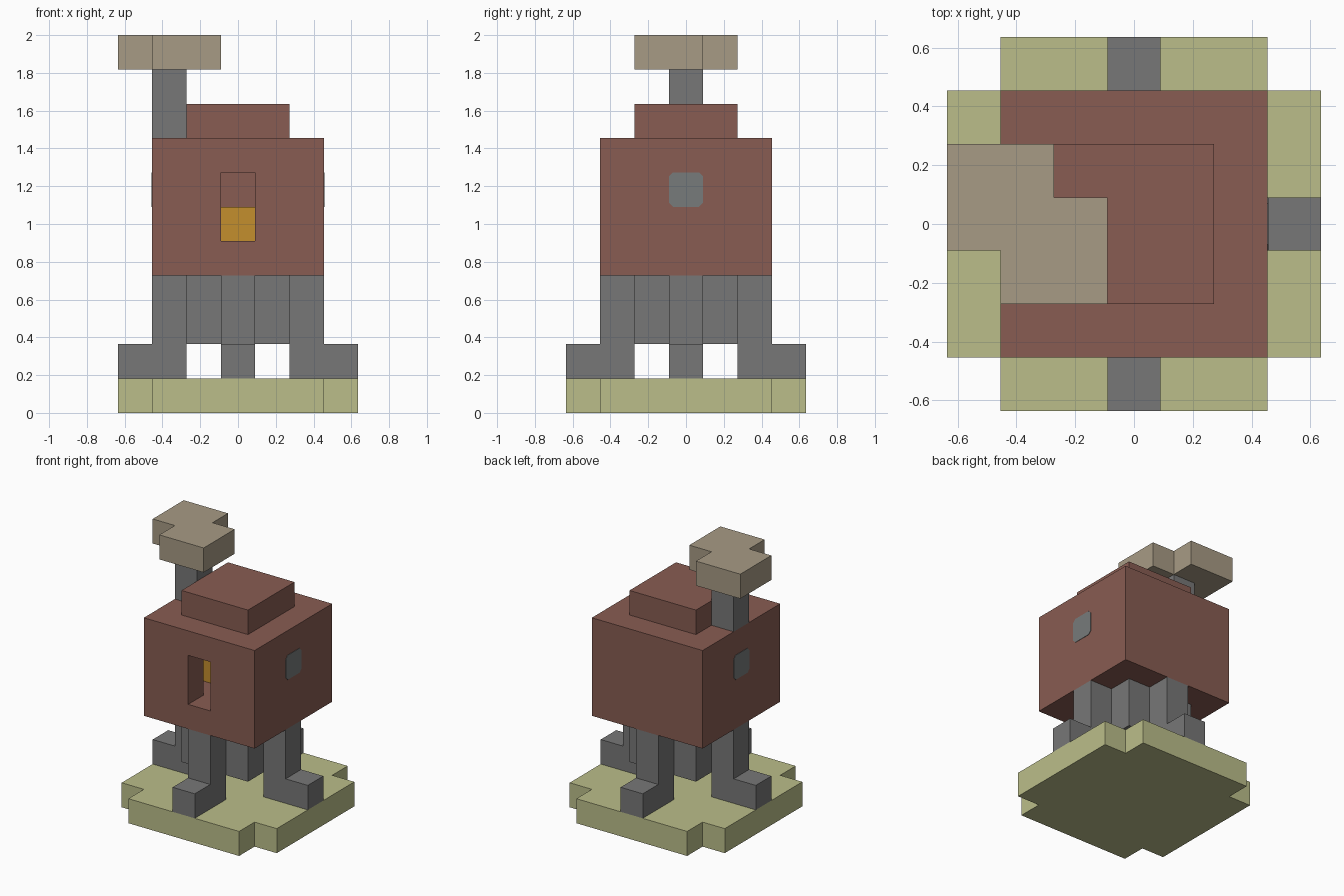
import bpy
import bmesh
from math import pi
from mathutils import Matrix, Vector

U = 2 / 11  # one block

cube = bpy.data.objects.get("Cube")
if cube:
    bpy.data.objects.remove(cube, do_unlink=True)


def material(name, rgb):
    """Flat material from 8-bit sRGB values."""
    lin = [(c / 255 / 12.92) if c < 11 else ((c / 255 + 0.055) / 1.055) ** 2.4 for c in rgb]
    mat = bpy.data.materials.new(name)
    mat.use_nodes = True
    mat.diffuse_color = (*lin, 1)
    mat.node_tree.nodes["Principled BSDF"].inputs["Base Color"].default_value = (*lin, 1)
    return mat


BRICK = material("red_brown", (136, 92, 82))
STONE = material("grey", (119, 119, 119))
GRASS = material("pale_green", (187, 190, 138))
SMOKE = material("beige", (167, 155, 133))
GOLD = material("gold", (195, 142, 45))
GLASS = material("glass_grey", (119, 123, 123))


def finish(name, bm, mat):
    bmesh.ops.recalc_face_normals(bm, faces=bm.faces)
    mesh = bpy.data.meshes.new(name)
    bm.to_mesh(mesh)
    bm.free()
    mesh.materials.append(mat)
    obj = bpy.data.objects.new(name, mesh)
    bpy.context.collection.objects.link(obj)
    return obj


def box(name, lo, hi, mat):
    """Box between two corners given in blocks."""
    lo, hi = Vector(lo) * U, Vector(hi) * U
    bm = bmesh.new()
    bmesh.ops.create_cube(bm, size=1, matrix=Matrix.Translation((lo + hi) / 2)
                          @ Matrix.Diagonal((*(hi - lo), 1)))
    return finish(name, bm, mat)


def prism(name, outline, low, high, mat, matrix=Matrix()):
    """Outline in blocks, extruded along z and then placed by matrix."""
    bm = bmesh.new()
    face = bm.faces.new([bm.verts.new((x * U, y * U, low * U)) for x, y in outline])
    out = bmesh.ops.extrude_face_region(bm, geom=[face])
    top = [v for v in out["geom"] if isinstance(v, bmesh.types.BMVert)]
    bmesh.ops.translate(bm, verts=top, vec=(0, 0, (high - low) * U))
    bm.transform(matrix)
    return finish(name, bm, mat)


# Ground: square with its four corner blocks missing
a, b = 2.5, 3.5
corner = [(b, a), (a, a), (a, b)]
ground = []
for turn in range(4):
    for x, y in corner:
        for _ in range(turn):
            x, y = -y, x
        ground.append((x, y))
prism("ground", ground, 0, 1, GRASS)

# Four L-shaped legs around a hanging core
leg = [(1.5, 1), (3.5, 1), (3.5, 2), (2.5, 2), (2.5, 4), (1.5, 4)]
upright = Matrix.Rotation(pi / 2, 4, "X")
for i, side in enumerate(("left", "back", "right", "front")):
    prism(side + "_leg", leg, -0.5, 0.5, STONE, Matrix.Rotation(i * pi / 2, 4, "Z") @ upright)
box("leg_core", (-1.5, -1.5, 2), (1.5, 1.5, 4), STONE)

# Hollow house with an open doorway
house = box("house", (-2.5, -2.5, 4), (2.5, 2.5, 8), BRICK)
cutters = [box("room_cutter", (-1.5, -1.5, 5), (1.5, 1.5, 7), BRICK),
           box("door_cutter", (-0.5, -3, 5), (0.5, -1, 7), BRICK)]
for cutter in cutters:
    cut = house.modifiers.new(cutter.name, "BOOLEAN")
    cut.operation = "DIFFERENCE"
    cut.solver = "EXACT"
    cut.object = cutter
bpy.context.view_layer.update()
carved = bpy.data.meshes.new_from_object(
    house.evaluated_get(bpy.context.evaluated_depsgraph_get()))
house.modifiers.clear()
house.data = carved
for cutter in cutters:
    bpy.data.objects.remove(cutter, do_unlink=True)

# Furniture seen through the doorway
box("counter", (-1.5, -0.5, 5), (1.5, 1.5, 6), GOLD)

# Round-cornered windows on both sides
e, r = 0.5, 0.38
pane = [(e, -r), (e, r), (r, e), (-r, e), (-e, r), (-e, -r), (-r, -e), (r, -e)]
for name, sign in (("left_window", 1), ("right_window", -1)):
    place = Matrix.Translation((sign * 2.5 * U, 0, 6.5 * U)) @ Matrix.Rotation(sign * pi / 2, 4, "Y")
    prism(name, pane, 0, 0.015, GLASS, place)

# Roof, chimney and smoke
box("roof", (-1.5, -1.5, 8), (1.5, 1.5, 9), BRICK)
box("chimney", (-2.5, -0.5, 8), (-1.5, 0.5, 10), STONE)
smoke = [(-2.5, -1.5), (-0.5, -1.5), (-0.5, 0.5), (-1.5, 0.5),
         (-1.5, 1.5), (-3.5, 1.5), (-3.5, -0.5), (-2.5, -0.5)]
prism("smoke", smoke, 10, 11, SMOKE)
